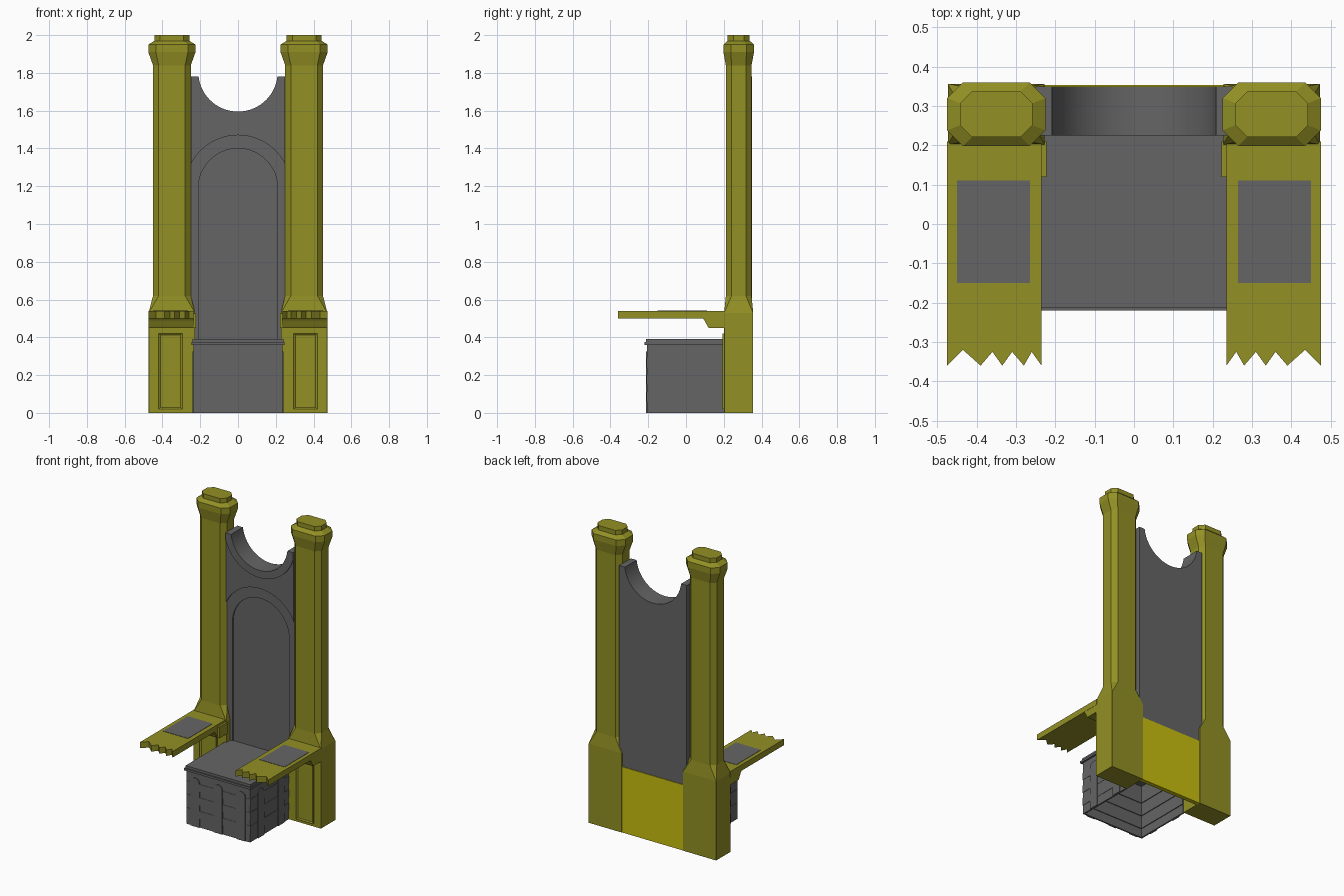
import bpy, bmesh, math

cube = bpy.data.objects.get("Cube")
if cube:
    bpy.data.objects.remove(cube, do_unlink=True)


def material(name, rgb):
    m = bpy.data.materials.new(name)
    m.use_nodes = True
    m.diffuse_color = (*rgb, 1)
    m.node_tree.nodes["Principled BSDF"].inputs["Base Color"].default_value = (*rgb, 1)
    return m


OLIVE = material("olive_gold", (0.29, 0.28, 0.018))
GREY = material("dark_grey", (0.13, 0.13, 0.13))
YELLOW = material("bright_yellow", (0.58, 0.52, 0.005))


def finish(name, bm, mat, smooth=False):
    bmesh.ops.recalc_face_normals(bm, faces=bm.faces)
    me = bpy.data.meshes.new(name)
    bm.to_mesh(me)
    bm.free()
    ob = bpy.data.objects.new(name, me)
    bpy.context.collection.objects.link(ob)
    me.materials.append(mat)
    if smooth:
        bpy.ops.object.select_all(action='DESELECT')
        ob.select_set(True)
        bpy.context.view_layer.objects.active = ob
        bpy.ops.object.shade_smooth_by_angle(angle=math.radians(30))
    return ob


def loft(name, rings, mat, smooth=False):
    """Join matching rings of points and cap both ends."""
    bm = bmesh.new()
    loops = [[bm.verts.new(p) for p in ring] for ring in rings]
    n = len(loops[0])
    for a, b in zip(loops, loops[1:]):
        for i in range(n):
            j = (i + 1) % n
            bm.faces.new((a[i], a[j], b[j], b[i]))
    bm.faces.new(loops[0])
    bm.faces.new(loops[-1])
    return finish(name, bm, mat, smooth)


def prism_y(name, pts, y0, y1, mat, smooth=False):
    return loft(name, [[(x, y, z) for x, z in pts] for y in (y0, y1)], mat, smooth)


def prism_x(name, pts, x0, x1, mat, smooth=False):
    return loft(name, [[(x, y, z) for y, z in pts] for x in (x0, x1)], mat, smooth)


def box(name, x0, x1, y0, y1, z0, z1, mat):
    return prism_y(name, [(x0, z0), (x1, z0), (x1, z1), (x0, z1)], y0, y1, mat)


def arc(cx, cz, r, a0, a1, n=32):
    angles = [math.radians(a0 + (a1 - a0) * i / n) for i in range(n + 1)]
    return [(cx + r * math.cos(a), cz + r * math.sin(a)) for a in angles]


def octagon(cx, cy, z, hx, hy, c):
    corner = [(hx, hy - c), (hx - c, hy), (c - hx, hy), (-hx, hy - c),
              (-hx, c - hy), (c - hx, -hy), (hx - c, -hy), (hx, c - hy)]
    return [(cx + x, cy + y, z) for x, y in corner]


# Columns, arms and their trim, once per side
SECTIONS = [(0, .123, .077, .001), (.53, .123, .077, .001), (.62, .1, .068, .03),
            (1.84, .1, .068, .03), (1.91, .125, .081, .04), (1.95, .125, .081, .04),
            (1.97, .092, .058, .03), (2, .092, .058, .03)]
TEETH = [(.235, -.36), (.26, -.325), (.28, -.36), (.31, -.325), (.335, -.36),
         (.36, -.325), (.39, -.36), (.435, -.32), (.475, -.36)]

for side, s in (("left", 1), ("right", -1)):
    loft(side + "_column",
         [octagon(s * .35, .279, z, hx, hy, c) for z, hx, hy, c in SECTIONS], OLIVE)

    # Arm with a toothed front edge
    outline = [(s * x, y) for x, y in TEETH + [(.475, .21), (.235, .21)]]
    loft(side + "_arm", [[(x, y, z) for x, y in outline] for z in (.5, .54)], OLIVE)
    lo, hi = sorted((s * .265, s * .45))
    box(side + "_arm_pad", lo, hi, -.15, .11, .535, .542, GREY)

    # Curved bracket under the arm
    curve = arc(.04, .45, .07, 90, 20, 8)
    prism_x(side + "_arm_bracket",
            curve + [(.12, .45), (.21, .45), (.21, .52), (.04, .52)],
            s * .235, s * .474, OLIVE, True)
    lo, hi = sorted((s * .222, s * .24))
    box(side + "_bracket_cheek", lo, hi, .12, .21, .45, .525, OLIVE)

    # Framed panel on the column foot
    lo, hi = sorted((s * .295, s * .42))
    panel = box(side + "_foot_panel", lo, hi, .194, .205, .02, .42, OLIVE)
    bm = bmesh.new()
    bm.from_mesh(panel.data)
    front = min(bm.faces, key=lambda f: f.calc_center_median().y)
    bmesh.ops.inset_region(bm, faces=[front], thickness=.012, depth=0)
    bmesh.ops.translate(bm, verts=front.verts, vec=(0, .006, 0))
    bm.to_mesh(panel.data)
    bm.free()

# Backrest slab with a round bite out of the top
W, TOP, SEAT = .25, 1.78, .385
CUT, RING, ARCH, INNER = .21, .26, .28, .21
CUT_Z, ARCH_Z = 1.805, 1.19


def clipped(cz, r, top):
    """Arc from left to right, limited to the backrest width."""
    a = math.degrees(math.acos(min(1, W / r)))
    return arc(0, cz, r, 180 - a, a) if top else arc(0, cz, r, 180 + a, 360 - a)


t = math.degrees(math.asin((CUT_Z - TOP) / CUT))
bite = arc(0, CUT_Z, CUT, 180 + t, 360 - t, 40)
prism_y("backrest", [(-W, SEAT), (-W, TOP)] + bite + [(W, TOP), (W, SEAT)],
        .25, .35, GREY, True)
ring_arc = clipped(CUT_Z, RING, False)
arch_arc = clipped(ARCH_Z, ARCH, True)
prism_y("backrest_rim", [(-W, TOP)] + bite + [(W, TOP)] + ring_arc[::-1],
        .225, .25, GREY, True)
prism_y("backrest_spandrel", ring_arc + arch_arc[::-1], .232, .25, GREY, True)

# Arched frame around the inner back panel
inner = arc(0, ARCH_Z, INNER, 180, 0)
prism_y("backrest_arch",
        [(-W, SEAT)] + arch_arc + [(W, SEAT), (INNER, SEAT)] + inner[::-1] + [(-INNER, SEAT)],
        .241, .25, GREY, True)

# Low panel closing the back between the columns
box("rear_panel", -.23, .23, .325, .354, 0, .44, YELLOW)

# Hollow seat: thin walls, stepped top, open underneath
box("seat_front_wall", -.235, .235, -.207, -.197, 0, .365, GREY)
box("seat_ledge", -.247, .247, -.22, .2, .36, .374, GREY)
box("seat_top", -.24, .24, -.212, .2, .374, .39, GREY)
box("seat_top_rear", -.23, .23, .2, .26, .36, .39, GREY)
for side, s in (("left", 1), ("right", -1)):
    lo, hi = sorted((s * .225, s * .235))
    box("seat_%s_wall" % side, lo, hi, -.207, .2, 0, .365, GREY)


# Round-topped pilasters on the front and sides
def pilaster(c):
    return [(c - .032, 0)] + arc(c, .293, .032, 180, 0, 12) + [(c + .032, 0)]


for i, x in enumerate((-.17, 0, .17)):
    prism_y("seat_front_pilaster_%d" % i, pilaster(x), -.213, -.2, GREY)
for i, y in enumerate((-.098, .115)):
    for side, s in (("left", 1), ("right", -1)):
        prism_x("seat_%s_pilaster_%d" % (side, i), pilaster(y), s * .23, s * .241, GREY)

# Shallow courses between the pilasters, showing on both wall faces
for i in range(3):
    z = .06 + .09 * i
    box("seat_front_course_%d" % i, -.235, .235, -.209, -.192, z, z + .05, GREY)
    for side, s in (("left", 1), ("right", -1)):
        lo, hi = sorted((s * .22, s * .237))
        box("seat_%s_course_%d" % (side, i), lo, hi, -.207, .2, z, z + .05, GREY)
